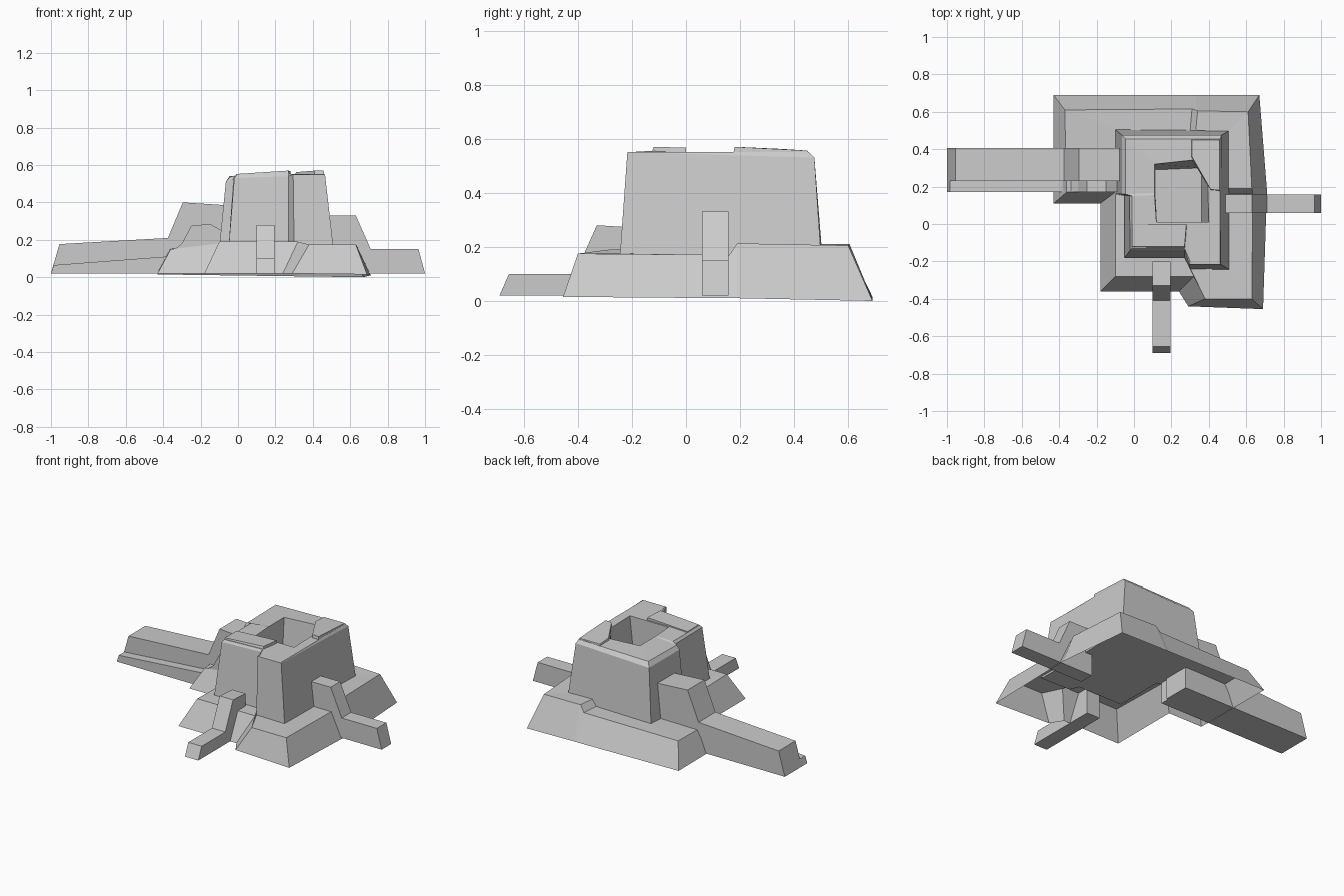
import bpy, bmesh


def finish(name, bm):
    bmesh.ops.recalc_face_normals(bm, faces=bm.faces[:])
    mesh = bpy.data.meshes.new(name)
    bm.to_mesh(mesh)
    bm.free()
    obj = bpy.data.objects.new(name, mesh)
    bpy.context.collection.objects.link(obj)
    return obj


def loft(name, rings, caps=True):
    """Skin equal-length closed rings of points, in order."""
    bm = bmesh.new()
    loops = [[bm.verts.new(p) for p in ring] for ring in rings]
    for a, b in zip(loops, loops[1:]):
        n = len(a)
        for i in range(n):
            j = (i + 1) % n
            bm.faces.new((a[i], a[j], b[j], b[i]))
    if caps:
        bm.faces.new(loops[0])
        bm.faces.new(loops[-1])
    return finish(name, bm)


def beam(name, profile, lo, hi, axis):
    """Extrude a (run, height) profile between lo and hi across the run axis."""
    if axis == 'x':
        rings = [[(r, s, z) for r, z in profile] for s in (lo, hi)]
    else:
        rings = [[(s, r, z) for r, z in profile] for s in (lo, hi)]
    return loft(name, rings)


def level(points, z):
    return [(x, y, z) for x, y in points]


# Sloped terrace skirt, open underneath, ending at the tower foot
ground = [(-.43, .69, .015), (.31, .69, .005), (.33, .69, .005), (.67, .69, 0),
          (.71, .19, .01), (.71, .16, .01), (.69, -.455, .015), (.29, -.44, .02),
          (.24, -.36, .02), (-.18, -.36, .02), (-.18, .11, .02), (-.43, .11, .02)]
ledge = [(-.37, .61, .165), (.31, .615, .17), (.34, .605, .21), (.61, .60, .205),
         (.63, .19, .213), (.635, .16, .17), (.63, -.40, .175), (.38, -.40, .175),
         (.32, -.28, .19), (-.10, -.28, .19), (-.10, .17, .18), (-.36, .17, .15)]
inner = [(-.09, .50, .165), (.30, .50, .17), (.33, .50, .21), (.505, .495, .205),
         (.505, .19, .213), (.505, .16, .17), (.505, -.24, .175), (.30, -.235, .175),
         (.27, -.18, .19), (-.05, -.18, .19), (-.05, .16, .18), (-.09, .17, .15)]
loft("terrace", [ground, ledge, inner], caps=False)

# Tapered tower with a sunken pit in its top
foot = level([(-.10, .505), (.51, .50), (.51, -.245), (.30, -.24),
              (.27, -.18), (-.05, -.18), (-.05, .15), (-.10, .16)], .16)
shoulder = [(-.065, .475, .51), (.467, .475, .53), (.465, -.217, .55), (.295, -.217, .55),
            (.27, -.14, .54), (-.02, -.14, .53), (-.025, .15, .53), (-.065, .16, .51)]
top = [(-.045, .455, .54), (.46, .455, .55), (.46, -.21, .551), (.30, -.20, .551),
       (.27, -.13, .555), (-.01, -.13, .545), (-.01, .15, .545), (-.045, .16, .535)]
rim = level([(.11, .32), (.39, .35), (.40, .01), (.285, .01),
             (.27, .01), (.12, .01), (.11, .155), (.11, .165)], .55)
floor = level([(.115, .29), (.36, .30), (.36, .012), (.28, .012),
               (.27, .012), (.122, .012), (.115, .155), (.115, .165)], .20)
loft("tower", [foot, shoulder, top, rim, floor])

# Raised slabs on the tower top
loft("front_slab", [level([(-.015, -.135), (.275, -.135), (.285, 0), (-.015, 0)], .52),
                    [(-.01, -.12, .552), (.27, -.12, .57), (.28, 0, .567), (-.01, 0, .552)]])
loft("back_slab", [level([(.30, .36), (.41, .18), (.462, .17), (.462, .46), (.30, .46)], .52),
                   [(.31, .36, .562), (.41, .185, .57), (.458, .18, .57),
                    (.458, .45, .556), (.31, .45, .556)]])

# Stepped buttress arms running out from the tower
beam("right_arm", [(.46, .02), (.46, .33), (.63, .33), (.71, .15), (.965, .15), (1, .02)],
     .06, .158, 'x')
beam("front_arm", [(-.20, .02), (-.20, .272), (-.33, .28), (-.41, .10), (-.655, .10), (-.69, .02)],
     .098, .195, 'y')
beam("left_ramp", [(-.06, .02), (-.06, .385), (-.295, .40), (-.375, .21), (-.955, .177), (-1, .02)],
     .23, .405, 'x')
beam("left_ramp_curb", [(-.07, .02), (-.07, .24), (-.15, .285), (-.25, .275), (-.30, .18),
                        (-.39, .11), (-.985, .065), (-1, .02)],
     .172, .231, 'x')
